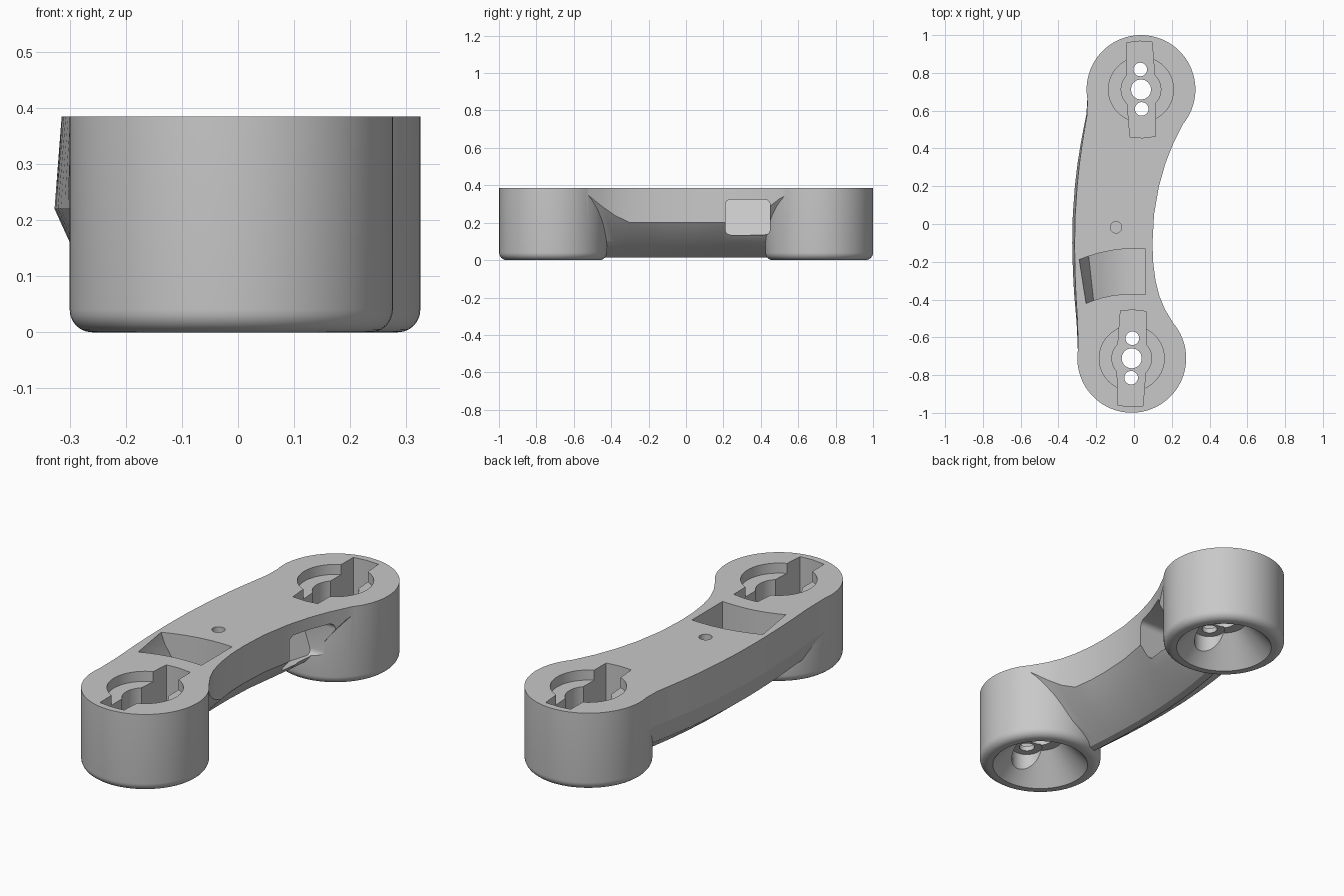
import bpy
import bmesh
from math import sin, cos, acos, pi, radians
from mathutils import Matrix, Vector

if "Cube" in bpy.data.objects:
    bpy.data.objects.remove(bpy.data.objects["Cube"])

TOP = 0.385
HUBS = [((-0.012, -0.711), -1.7), ((0.037, 0.712), 2.0)]  # centre, slot tilt

grey = bpy.data.materials.new("light_grey")
grey.use_nodes = True
color = (0.58, 0.58, 0.58, 1)
grey.diffuse_color = color
grey.node_tree.nodes["Principled BSDF"].inputs["Base Color"].default_value = color


def loft(name, rings, bottom_round=0):
    """Skin closed rings of 3D points, cap both ends and make an object."""
    bm = bmesh.new()
    loops = [[bm.verts.new(p) for p in ring] for ring in rings]
    n = len(loops[0])
    for a, b in zip(loops, loops[1:]):
        for i in range(n):
            bm.faces.new((a[i], a[(i + 1) % n], b[(i + 1) % n], b[i]))
    cap = bm.faces.new(loops[0])
    bm.faces.new(loops[-1])
    bmesh.ops.recalc_face_normals(bm, faces=bm.faces)
    if bottom_round:
        bmesh.ops.bevel(bm, geom=list(cap.edges), offset=bottom_round,
                        segments=6, profile=0.5, affect="EDGES", clamp_overlap=False)
    mesh = bpy.data.meshes.new(name)
    bm.to_mesh(mesh)
    bm.free()
    mesh.materials.append(grey)
    obj = bpy.data.objects.new(name, mesh)
    bpy.context.collection.objects.link(obj)
    return obj


def circle(c, r, z, n=72):
    return [(c[0] + r * cos(2 * pi * i / n), c[1] + r * sin(2 * pi * i / n), z)
            for i in range(n)]


def cone(name, c, r0, r1, z0, z1, n=72, bottom_round=0):
    return loft(name, [circle(c, r0, z0, n), circle(c, r1, z1, n)], bottom_round)


def combine(target, tool, operation):
    mod = target.modifiers.new("join", "BOOLEAN")
    mod.operation = operation
    mod.solver = "EXACT"
    mod.object = tool
    bpy.context.view_layer.objects.active = target
    bpy.ops.object.modifier_apply(modifier=mod.name)
    bpy.data.objects.remove(tool)


def slot(c, tilt, z0, z1):
    """Long slot with a round middle and slightly narrowed ends."""
    r, shoulder, tip, end = 0.105, 0.075, 0.067, 0.25
    a = acos(shoulder / r)
    half = [(r * cos(t), r * sin(t)) for t in (a * (i / 8 - 1) for i in range(17))]
    half += [(tip, end), (0, end + 0.006), (-tip, end)]
    turn = Matrix.Rotation(radians(tilt), 3, "Z")
    flat = [turn @ Vector((x, y, 0)) + Vector((*c, 0))
            for x, y in half + [(-x, -y) for x, y in half]]
    return loft("slot_cut", [[(p.x, p.y, z) for p in flat] for z in (z0, z1)])


# Curved arm: y, convex edge, concave edge at the top, concave edge low down
STATIONS = [
    (-0.68, -0.297, 0.24, 0.04), (-0.6, -0.3, 0.245, 0.035),
    (-0.52, -0.304, 0.205, 0.03), (-0.45, -0.31, 0.163, 0.025),
    (-0.38, -0.316, 0.134, 0.02), (-0.3, -0.321, 0.114, 0.02),
    (-0.2, -0.325, 0.101, 0.018), (-0.1, -0.327, 0.098, 0.018),
    (0.05, -0.324, 0.106, 0.025), (0.2, -0.313, 0.132, 0.045),
    (0.32, -0.299, 0.166, 0.06), (0.42, -0.283, 0.205, 0.07),
    (0.5, -0.268, 0.245, 0.08), (0.58, -0.252, 0.283, 0.09),
    (0.68, -0.246, 0.28, 0.1)]


def arm_section(y, left, top, low):
    inset = 0.013 * max(0, 1 - (y / 0.68) ** 2)
    # The lower crease of the concave wall climbs towards each hub
    crease = min(0.37, 0.2 + 0.145 * max(0, (abs(y) - 0.3) / 0.22) ** 1.3)
    points = [(left + inset, TOP), (left, 0.22), (left + 0.05, 0.11),
              (left + 0.17, 0.015), (left + 0.21, 0.015), (low, 0.1),
              (top, crease), (top, TOP)]
    return [(x, y, z) for x, z in points]


link = loft("link_arm", [arm_section(*s) for s in STATIONS])

# Round hubs, tapered bowls below, slots above and stepped screw holes
for c, tilt in HUBS:
    combine(link, cone("hub", c, 0.288, 0.288, 0, TOP, 96, 0.04), "UNION")
for c, tilt in HUBS:
    combine(link, cone("bowl", c, 0.235, 0.105, -0.01, 0.14), "DIFFERENCE")
    combine(link, cone("round_recess", c, 0.172, 0.172, 0.335, 0.5), "DIFFERENCE")
    combine(link, slot(c, tilt, 0.17, 0.5), "DIFFERENCE")
    for offset, r in ((-0.103, 0.036), (0, 0.053), (0.106, 0.036)):
        t = radians(tilt)
        p = (c[0] - offset * sin(t), c[1] + offset * cos(t))
        combine(link, cone("screw_hole", p, r, r, 0.05, 0.5, 32), "DIFFERENCE")
        if offset:
            combine(link, cone("screw_head_well", p, 0.072, 0.072, -0.1, 0.145, 32),
                    "DIFFERENCE")

# Small blind hole in the top
combine(link, cone("pin_hole", (-0.095, -0.018), 0.03, 0.03, 0.25, 0.5, 32), "DIFFERENCE")

# Scooped pocket in the top, with bowed ends and a slanted outer edge
SCOOP = [(-0.29, TOP), (-0.275, 0.33), (-0.24, 0.26), (-0.18, 0.23), (-0.11, 0.205),
         (-0.05, 0.195), (0.01, 0.195), (0.06, 0.205)]
rings = []
for x, floor in SCOOP:
    back, front = -0.13 - 0.7 * x * x, -0.37 - 0.6 * x * x
    slant = x + 0.2 * max(0, -x - 0.11)
    rings.append([(x, back, floor), (slant, front, floor),
                  (slant, front, 0.5), (x, back, 0.5)])
combine(link, loft("top_pocket", rings), "DIFFERENCE")

# Rounded window in the concave side, its back wall sloping out to the sill
window = []
for i, (sy, sz) in enumerate(((1, 1), (-1, 1), (-1, -1), (1, -1))):
    for j in range(6):
        t = (i + j / 5) * pi / 2
        window.append((0.33 + sy * 0.09 + 0.03 * cos(t),
                       0.23 + sz * 0.065 + 0.03 * sin(t)))
combine(link, loft("side_window", [
    [(0.02 + 0.3 * (y - 0.33) - 0.35 * (z - 0.23), y, z) for y, z in window],
    [(0.4, y, z) for y, z in window]]), "DIFFERENCE")

# Smooth curves, crisp edges
bpy.ops.object.select_all(action="DESELECT")
link.select_set(True)
bpy.context.view_layer.objects.active = link
bpy.ops.object.shade_smooth_by_angle(angle=radians(25))
